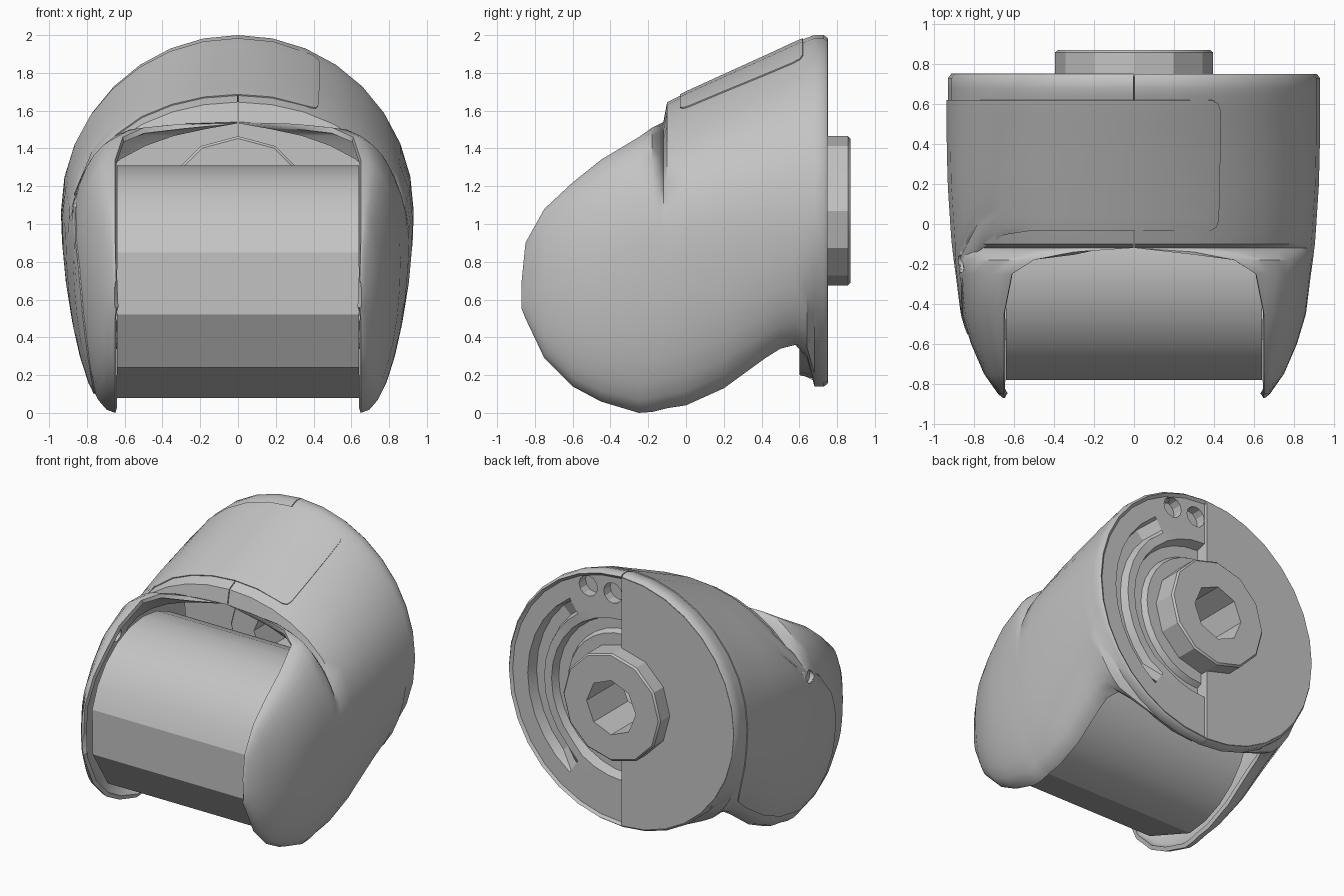
import bpy, bmesh, math
from mathutils import Matrix, Vector

if "Cube" in bpy.data.objects:
    bpy.data.objects.remove(bpy.data.objects["Cube"], do_unlink=True)

grey = bpy.data.materials.new("light_grey")
grey.use_nodes = True
grey.diffuse_color = (0.55, 0.55, 0.55, 1)
grey.node_tree.nodes["Principled BSDF"].inputs["Base Color"].default_value = (0.55, 0.55, 0.55, 1)

AXIS_Z = 1.07      # height of the rear mounting axis
COLS = 16          # points along half of a cross-section


def make_object(name, bm):
    mesh = bpy.data.meshes.new(name)
    bm.to_mesh(mesh)
    bm.free()
    obj = bpy.data.objects.new(name, mesh)
    bpy.context.collection.objects.link(obj)
    mesh.materials.append(grey)
    return obj


def sheet(name, rows, flip):
    """Open surface from a grid of points."""
    bm = bmesh.new()
    grid = [[bm.verts.new(p) for p in row] for row in rows]
    for a, b in zip(grid, grid[1:]):
        for j in range(len(a) - 1):
            quad = [a[j], a[j + 1], b[j + 1], b[j]]
            bm.faces.new(quad[::-1] if flip else quad)
    return make_object(name, bm)


def cylinder(name, radius, sides, axis, centre, length):
    bm = bmesh.new()
    bmesh.ops.create_cone(bm, cap_ends=True, segments=sides, radius1=radius,
                          radius2=radius, depth=length)
    turn = Vector((0, 0, 1)).rotation_difference(Vector(axis)).to_matrix().to_4x4()
    bmesh.ops.transform(bm, matrix=Matrix.Translation(centre) @ turn, verts=bm.verts)
    return make_object(name, bm)


def thicken(obj, depth, offset):
    mod = obj.modifiers.new("thickness", 'SOLIDIFY')
    mod.thickness, mod.offset = depth, offset


def cut(obj, cutter):
    cutter.hide_render = True
    mod = obj.modifiers.new("cut", 'BOOLEAN')
    mod.operation, mod.solver, mod.object = 'DIFFERENCE', 'EXACT', cutter


def finish(obj, angle):
    """Bake the modifiers and smooth the shading up to an angle."""
    bpy.context.view_layer.update()
    done = obj.evaluated_get(bpy.context.evaluated_depsgraph_get())
    obj.data = bpy.data.meshes.new_from_object(done)
    obj.modifiers.clear()
    bpy.ops.object.select_all(action='DESELECT')
    obj.select_set(True)
    bpy.context.view_layer.objects.active = obj
    bpy.ops.object.shade_smooth_by_angle(angle=math.radians(angle))


# Housing cross-sections: y, half width, top x, top z, middle z, bottom x, bottom z
STATIONS = [
    (-.87, .655, .645, .70, .60, .645, .55),
    (-.85, .68, .65, .90, .65, .65, .50),
    (-.75, .75, .65, 1.08, .70, .65, .29),
    (-.60, .815, .65, 1.22, .75, .65, .14),
    (-.45, .86, .65, 1.34, .80, .65, .06),
    (-.25, .885, .61, 1.46, .90, .65, .0),
    (-.18, .895, .50, 1.51, .93, .65, .005),
    (-.14, .90, .30, 1.53, .95, .65, .015),
    (-.12, .902, .003, 1.54, .95, .65, .02),
    (-.10, .905, .003, 1.645, .96, .65, .025),
    (.0, .912, .003, 1.695, 1.0, .65, .04),
    (.20, .925, .003, 1.786, 1.03, .65, .13),
    (.42, .93, .003, 1.886, 1.05, .65, .29),
    (.50, .93, .003, 1.923, 1.06, .65, .34),
    (.58, .93, .003, 1.96, 1.07, .62, .36),
    (.64, .93, .003, 1.986, 1.07, .50, .29),
    (.68, .93, .003, 2.0, 1.07, .003, .14),
    (.73, .93, .003, 2.0, 1.07, .003, .14),
    (.75, .915, .003, 1.985, 1.07, .003, .155),
]


def section(station, side):
    y, w, xt, zt, zm, xb, zb = station
    points = []
    for j in range(COLS + 1):
        a = math.pi * j / COLS
        x, z = (xt, zt) if 2 * j <= COLS else (xb, zb)
        points.append(Vector((side * (x + (w - x) * math.sin(a)), y,
                              zm + abs(z - zm) * math.cos(a))))
    return points


def on_shell(y, v):
    """Point on the shell; v counts columns, negative on the left side."""
    side = 1 if v < 0 else -1
    for a, b in zip(STATIONS, STATIONS[1:]):
        if y <= b[0]:
            break
    t = (y - a[0]) / (b[0] - a[0])
    j = min(int(abs(v)), COLS - 1)
    f = abs(v) - j
    pa, pb = section(a, side), section(b, side)
    return pa[j].lerp(pa[j + 1], f).lerp(pb[j].lerp(pb[j + 1], f), t)


# Housing halves, with a fine seam between them
left_shell = sheet("left_shell", [section(s, 1) for s in STATIONS], False)
right_shell = sheet("right_shell", [section(s, -1) for s in STATIONS], True)
for shell in (left_shell, right_shell):
    thicken(shell, .03, -1)

# Access panel wrapping over the top and the right arm: column, front y, rear y
PANEL = [(-2.45, .02, .57), (-2.38, -.015, .605), (-2.2, -.03, .62), (-1, -.03, .62),
         (0, -.03, .62), (1, -.03, .62), (2, -.03, .62), (3, -.03, .62),
         (4, -.05, .62), (5, -.13, .62), (6, -.32, .62), (7, -.46, .62),
         (8, -.52, .62), (9, -.55, .62), (10, -.55, .61), (11, -.54, .60),
         (12, -.50, .58), (13, -.42, .54), (13.6, -.28, .42)]
ROWS = 18
panel = sheet("access_panel", [[on_shell(f + (r - f) * i / ROWS, v) for v, f, r in PANEL]
                               for i in range(ROWS + 1)], True)
thicken(panel, .007, 1)

# Small hole in the right arm
arm_hole = cylinder("arm_hole_cutter", .045, 12, (1, 0, 0), (-.9, -.2, 1.12), .2)
cut(right_shell, arm_hole)
cut(panel, arm_hole)

# Motor drum between the arms, with broad flats at the front
bm = bmesh.new()
angles = [-90, -47.7, -16.5, 14.6] + [30 + 15 * i for i in range(16)]
ring = [bm.verts.new((-.64, -.185 - .615 * math.cos(math.radians(a)),
                      .695 + .615 * math.sin(math.radians(a)))) for a in angles]
cap = bm.faces.new(ring)
out = bmesh.ops.extrude_face_region(bm, geom=[cap])
bmesh.ops.translate(bm, vec=(1.28, 0, 0),
                    verts=[g for g in out["geom"] if isinstance(g, bmesh.types.BMVert)])
if len(bm.faces) == len(angles) + 1:
    bm.faces.new(ring)
bmesh.ops.recalc_face_normals(bm, faces=bm.faces)
drum = make_object("motor_drum", bm)


def half_plate(name, side, profile):
    """Half-turn solid; profile holds radius, y and the depth of the short groove."""
    bm = bmesh.new()
    rings = []
    for k in range(COLS + 1):
        a = math.pi * k / COLS
        groove = 1 if 4 <= k <= 12 else 0
        rings.append([bm.verts.new((side * (.003 + r * math.sin(a)), y - d * groove,
                                    AXIS_Z + r * math.cos(a))) for r, y, d in profile])
    n = len(profile)
    for a, b in zip(rings, rings[1:]):
        for j in range(n):
            bm.faces.new((a[j], a[(j + 1) % n], b[(j + 1) % n], b[j]))
    bm.faces.new(rings[0])
    bm.faces.new(rings[-1])
    bmesh.ops.recalc_face_normals(bm, faces=bm.faces)
    return make_object(name, bm)


# Rear face: plain cover on the right, grooved carrier on the left
cover = half_plate("rear_cover", -1, [(.34, .62, 0), (.34, .752, 0), (.912, .752, 0),
                                      (.912, .70, 0), (.87, .62, 0)])
carrier = half_plate("grooved_carrier", 1, [
    (.34, .60, 0), (.34, .70, 0), (.47, .70, 0), (.49, .66, 0), (.57, .66, 0),
    (.59, .735, .02), (.65, .735, .02), (.67, .735, .075), (.75, .735, .075),
    (.77, .735, 0), (.90, .735, 0), (.87, .60, 0)])
screw_holes = [cylinder("screw_hole_cutter", .075, 12, (0, 1, 0), (x, .73, 1.84), .14)
               for x in (.28, .08)]
for hole in screw_holes:
    cut(carrier, hole)

# Mounting hub with an octagonal bore
hub = cylinder("mounting_hub", .395, 12, (0, 1, 0), (0, .67, AXIS_Z), .40)
bevel = hub.modifiers.new("edge", 'BEVEL')
bevel.width, bevel.segments, bevel.limit_method = .012, 1, 'ANGLE'
bevel.angle_limit = math.radians(60)
bore = cylinder("bore_cutter", .2, 8, (0, 1, 0), (0, .67, AXIS_Z), .6)
cut(hub, bore)

for obj, angle in ((left_shell, 40), (right_shell, 40), (panel, 40), (drum, 20),
                   (cover, 25), (carrier, 25), (hub, 25)):
    finish(obj, angle)
for cutter in [arm_hole, bore] + screw_holes:
    bpy.data.objects.remove(cutter, do_unlink=True)
